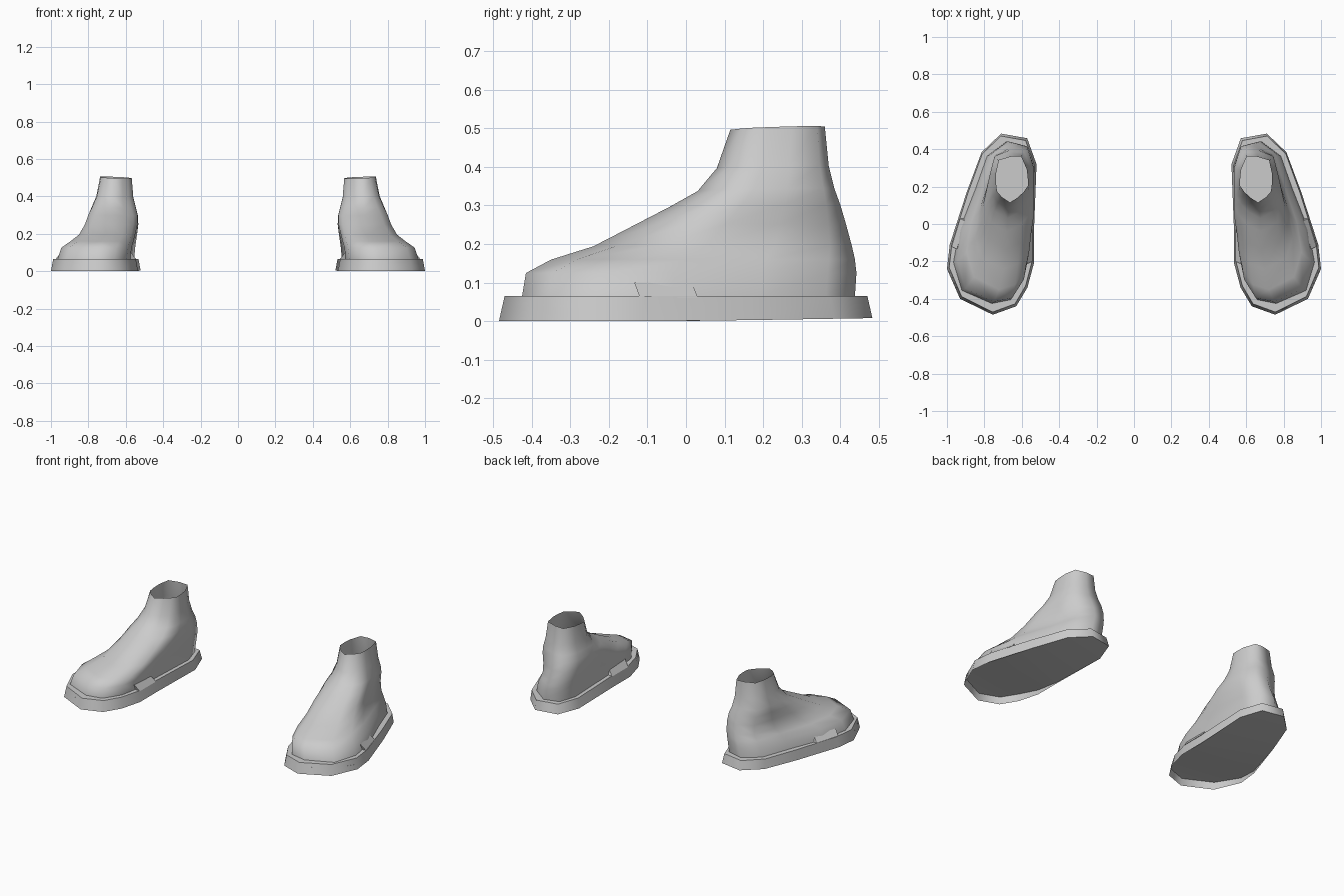
import bpy, bmesh, math

cube = bpy.data.objects.get("Cube")
if cube:
    bpy.data.objects.remove(cube)

grey = bpy.data.materials.new("plain_grey")
grey.use_nodes = True
GREY = (0.6, 0.6, 0.6, 1)
grey.diffuse_color = GREY
grey.node_tree.nodes["Principled BSDF"].inputs["Base Color"].default_value = GREY

# Outlines of the left side, running from the toe round the outer edge
FOOT = [(.755, -.42), (.915, -.35), (.96, -.2), (.93, -.03), (.84, .2), (.78, .37), (.68, .445),
        (.585, .42), (.55, .31), (.565, -.03), (.57, -.2), (.59, -.3), (.655, -.4)]
ANKLE = [(.665, .12), (.71, .15), (.735, .18), (.74, .22), (.74, .28), (.725, .35), (.66, .37),
         (.605, .37), (.575, .3), (.57, .25), (.57, .21), (.59, .18), (.62, .15)]
SOLE = [(.755, -.485), (.93, -.4), (1, -.24), (.985, -.11), (.895, .17), (.815, .385), (.71, .485),
        (.57, .46), (.52, .32), (.535, -.04), (.535, -.21), (.57, -.34), (.63, -.44)]

# Height, front, back, inner side, outer side, blend from foot outline to ankle outline
LEVELS = [(.065, -.425, .438, .555, .965, 0), (.125, -.415, .442, .55, .945, 0),
          (.16, -.35, .438, .545, .895, .1), (.195, -.24, .43, .54, .85, .2),
          (.25, -.135, .415, .533, .818, .4), (.3, -.04, .4, .535, .8, .6),
          (.34, .03, .385, .545, .782, .8), (.4, .08, .37, .56, .757, .9),
          (.5, .115, .36, .568, .737, 1)]


def unit(outline):
    """Stretch an outline to fill the unit square."""
    xs, ys = zip(*outline)
    return [((x - min(xs)) / (max(xs) - min(xs)), (y - min(ys)) / (max(ys) - min(ys)))
            for x, y in outline]


def section(z, front, back, inner, outer, blend):
    mixed = [(a + (c - a) * blend, b + (d - b) * blend)
             for (a, b), (c, d) in zip(unit(FOOT), unit(ANKLE))]
    return [(inner + u * (outer - inner), front + v * (back - front),
             z + .008 * blend * (u + v - 1)) for u, v in unit(mixed)]


def cap(bm, loop):
    """Close a ring with cross strips, starting at its first point."""
    n = len(loop)
    bm.faces.new((loop[0], loop[1], loop[-1]))
    for i in range(1, (n - 1) // 2):
        bm.faces.new((loop[i], loop[i + 1], loop[n - i - 1], loop[n - i]))


def loft(name, rings, closed=True, angle=60):
    """Skin a stack of rings and mirror the result to the other side."""
    bm = bmesh.new()
    loops = [[bm.verts.new(p) for p in ring] for ring in rings]
    for low, high in zip(loops, loops[1:]):
        for i in range(len(low)):
            j = (i + 1) % len(low)
            bm.faces.new((low[i], low[j], high[j], high[i]))
    if closed:
        cap(bm, loops[0])
        cap(bm, loops[-1])
    bmesh.ops.remove_doubles(bm, verts=bm.verts, dist=.0005)
    bmesh.ops.recalc_face_normals(bm, faces=bm.faces)
    mesh = bpy.data.meshes.new(name)
    bm.to_mesh(mesh)
    bm.free()
    mesh.materials.append(grey)
    obj = bpy.data.objects.new(name, mesh)
    bpy.context.collection.objects.link(obj)
    obj.modifiers.new("other_side", "MIRROR").use_axis[0] = True
    bpy.ops.object.select_all(action="DESELECT")
    obj.select_set(True)
    bpy.context.view_layer.objects.active = obj
    bpy.ops.object.shade_smooth_by_angle(angle=math.radians(angle))


# Feet, open at the ankle and where they stand on the sole
loft("foot", [section(*level) for level in LEVELS], closed=False, angle=80)


# Soles: tapered rim, flat top, underside hollowed towards the toe
def sole_ring(height):
    ring = []
    for x, y in SOLE:
        z = height(y)
        taper = z / .065
        ring.append((x - (x - .76) * .05 * taper, y * (1 - .03 * taper), z))
    return ring


def rim(y):
    return .008 * max(0, y / .485)


def underside(y):
    return rim(y) + .042 * min(1, max(0, -y / .35))


loft("sole", [sole_ring(underside), sole_ring(rim), sole_ring(lambda y: .065)])


# Small ramps joining the sole edge to the foot
def ramp(name, front, back, inward):
    def end(x, y):
        return [(x, y, .062), (x + inward * .03, y - .014, .1), (x + inward * .045, y, .062)]
    loft(name, [end(*front), end(*back)], angle=30)


ramp("outer_ramp", (.977, -.12), (.932, .03), -1)
ramp("inner_ramp", (.543, -.2), (.543, -.04), 1)
